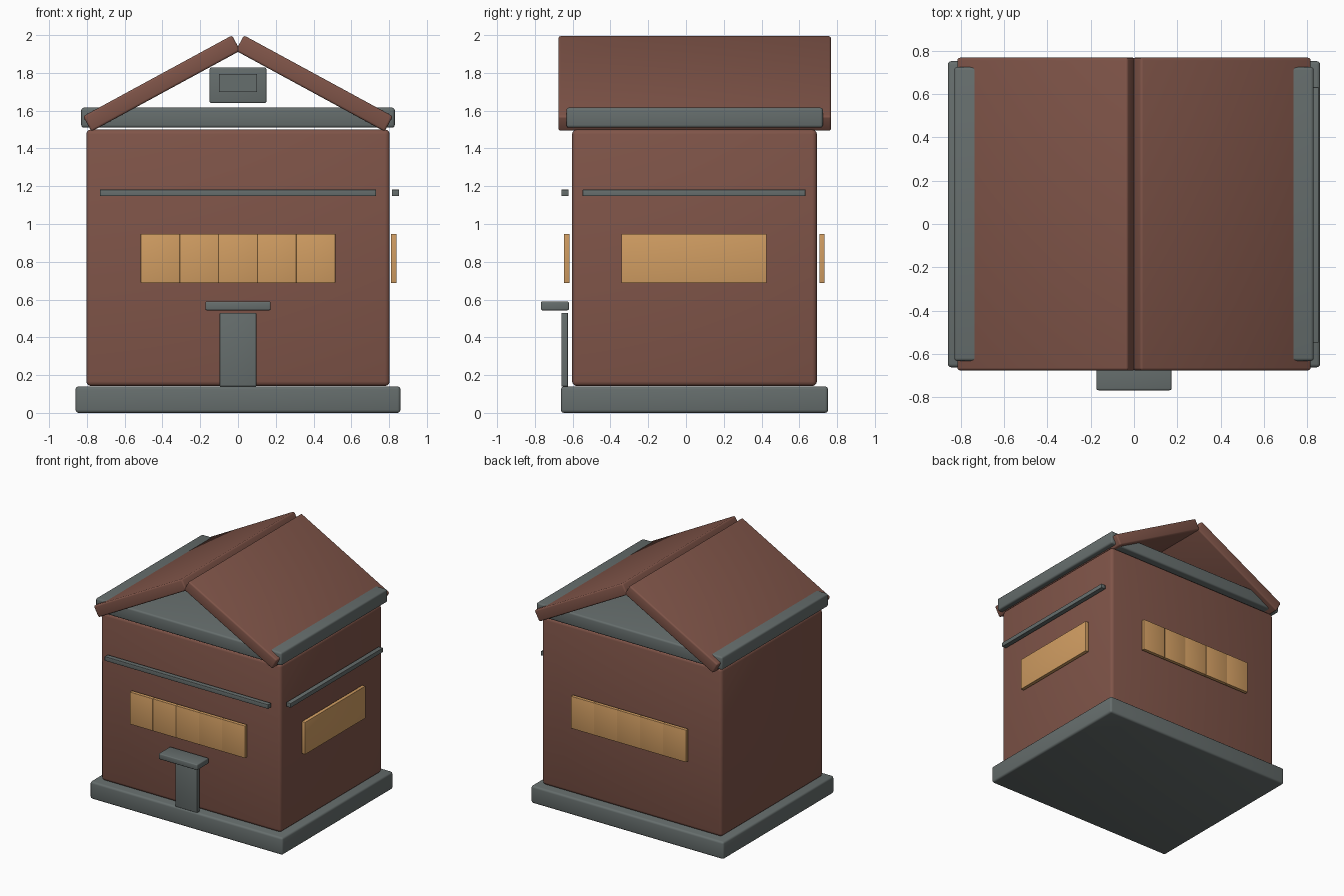
import bpy, bmesh, math
from mathutils import Matrix, Vector

cube = bpy.data.objects.get("Cube")
if cube:
    bpy.data.objects.remove(cube, do_unlink=True)


def material(name, rgb):
    m = bpy.data.materials.new(name)
    m.use_nodes = True
    colour = (*rgb, 1.0)
    m.diffuse_color = colour
    m.node_tree.nodes["Principled BSDF"].inputs["Base Color"].default_value = colour
    return m


brown = material("brick brown", (0.215, 0.09, 0.066))
grey = material("slate grey", (0.133, 0.156, 0.153))
amber = material("warm amber", (0.64, 0.34, 0.123))


def box(name, x, y, z, mat, bevel=0.0, tilt=0.0):
    """Bevelled box from (min, max) ranges, tilted about its own y axis."""
    ranges = (x, y, z)
    size = [hi - lo for lo, hi in ranges]
    bm = bmesh.new()
    bmesh.ops.create_cube(bm, size=1.0, matrix=Matrix.Diagonal((*size, 1.0)))
    if bevel:
        bmesh.ops.bevel(bm, geom=bm.edges[:], offset=bevel, segments=3,
                        profile=0.5, affect='EDGES')
    mesh = bpy.data.meshes.new(name)
    bm.to_mesh(mesh)
    bm.free()
    mesh.materials.append(mat)
    obj = bpy.data.objects.new(name, mesh)
    obj.location = Vector([(lo + hi) / 2 for lo, hi in ranges])
    obj.rotation_euler.y = tilt
    bpy.context.collection.objects.link(obj)
    if bevel:
        bpy.ops.object.select_all(action='DESELECT')
        obj.select_set(True)
        bpy.context.view_layer.objects.active = obj
        bpy.ops.object.shade_smooth_by_angle(angle=math.radians(40))
    return obj


# Main masses
box("foundation", (-0.86, 0.86), (-0.662, 0.752), (0, 0.14), grey, 0.016)
box("walls", (-0.803, 0.803), (-0.603, 0.693), (0.142, 1.5), brown, 0.025)
box("eaves_slab", (-0.83, 0.83), (-0.633, 0.725), (1.51, 1.616), grey, 0.014)

# Two sloping roof panels meeting at the ridge
slope, length, thick = math.radians(28.5), 0.897, 0.092
for side, label in ((-1, "right"), (1, "left")):
    cx, cz = side * 0.404, 1.744
    box("roof_panel_" + label, (cx - length / 2, cx + length / 2),
        (-0.676, 0.768), (cz - thick / 2, cz + thick / 2),
        brown, 0.012, side * slope)

# Vent box under the ridge
box("attic_vent", (-0.15, 0.15), (-0.08, 0.17), (1.64, 1.828), grey, 0.008)
box("attic_vent_plate", (-0.1, 0.1), (-0.089, -0.08), (1.7, 1.795), grey)

# Five-pane windows on the front and back
pane = 0.206
for label, depth in (("front", (-0.646, -0.617)), ("back", (0.706, 0.734))):
    for i in range(5):
        x = (i - 2) * pane
        box(f"{label}_window_pane_{i + 1}", (x - pane / 2, x + pane / 2),
            depth, (0.688, 0.948), amber, 0.002)

# Side window
box("left_window", (0.81, 0.839), (-0.341, 0.427), (0.688, 0.948), amber, 0.002)

# Trim strips
box("front_trim", (-0.73, 0.73), (-0.659, -0.621), (1.148, 1.182), grey, 0.002)
box("left_trim", (0.815, 0.853), (-0.547, 0.632), (1.148, 1.182), grey, 0.002)

# Door and canopy
box("front_door", (-0.097, 0.097), (-0.66, -0.625), (0.14, 0.529), grey, 0.003)
box("door_canopy", (-0.173, 0.173), (-0.768, -0.62), (0.543, 0.59), grey, 0.008)
